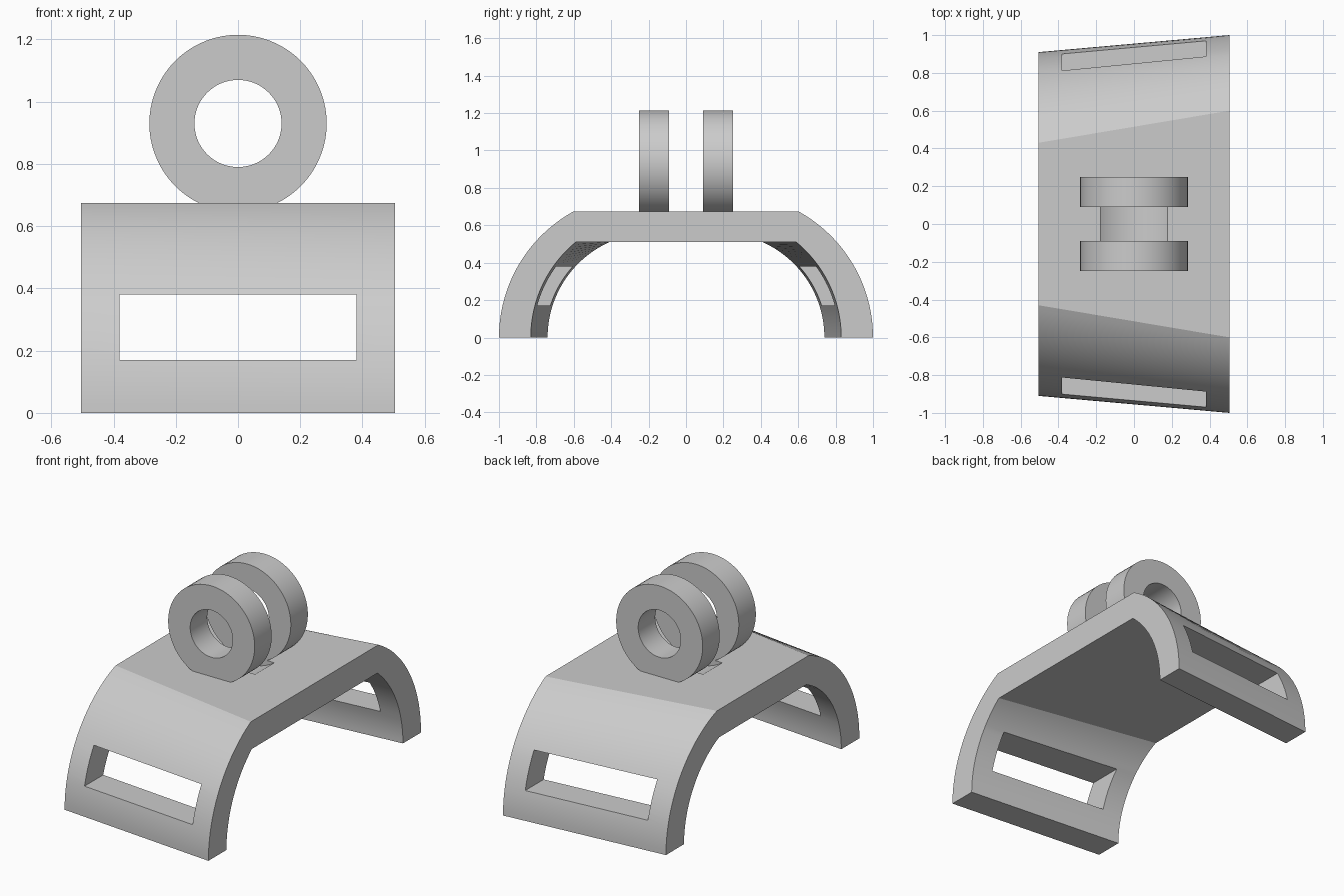
import bpy, bmesh, math
from mathutils import Matrix

if "Cube" in bpy.data.objects:
    bpy.data.objects.remove(bpy.data.objects["Cube"], do_unlink=True)

GREY = (0.6, 0.6, 0.6, 1)
grey = bpy.data.materials.new("plain_grey")
grey.diffuse_color = GREY
grey.use_nodes = True
grey.node_tree.nodes["Principled BSDF"].inputs["Base Color"].default_value = GREY


def make_object(name, bm):
    bmesh.ops.recalc_face_normals(bm, faces=bm.faces)
    mesh = bpy.data.meshes.new(name)
    bm.to_mesh(mesh)
    bm.free()
    mesh.materials.append(grey)
    obj = bpy.data.objects.new(name, mesh)
    bpy.context.collection.objects.link(obj)
    return obj


def arch_line(foot, flat, height, steps=28):
    """Arc rising from the foot to the flat top, mirrored to the other foot."""
    centre = (foot**2 - flat**2 - height**2) / (2 * (foot - flat))
    radius = foot - centre
    end = math.asin(height / radius)
    half = [(centre + radius * math.cos(end * i / steps),
             radius * math.sin(end * i / steps)) for i in range(steps + 1)]
    return half + [(-y, z) for y, z in reversed(half)]


def loop_strip(bm, rings):
    """Skin a closed cycle of equally long vertex rows."""
    for a, b in zip(rings, rings[1:] + rings[:1]):
        for i in range(len(a) - 1):
            bm.faces.new((a[i], a[i + 1], b[i + 1], b[i]))


def shade(obj, angle):
    bpy.ops.object.select_all(action='DESELECT')
    obj.select_set(True)
    bpy.context.view_layer.objects.active = obj
    bpy.ops.object.shade_smooth_by_angle(angle=math.radians(angle))


def cut(obj, cutter):
    cutter.hide_render = True
    bpy.context.view_layer.objects.active = obj
    mod = obj.modifiers.new("cut", 'BOOLEAN')
    mod.operation, mod.solver, mod.object = 'DIFFERENCE', 'EXACT', cutter
    bpy.ops.object.modifier_apply(modifier=mod.name)
    bpy.data.objects.remove(cutter, do_unlink=True)


# Tapered arched saddle, wider on the left side
bm = bmesh.new()
rows = []
for x, foot, flat, height in ((0.505, 1.0, 0.6, 0.675), (-0.505, 0.91, 0.43, 0.675),
                              (-0.505, 0.74, 0.41, 0.51), (0.505, 0.83, 0.59, 0.51)):
    rows.append([bm.verts.new((x, y, z)) for y, z in arch_line(foot, flat, height)])
loop_strip(bm, rows)
for end in (0, -1):
    bm.faces.new([row[end] for row in rows])
saddle = make_object("arched_saddle", bm)

# Strap slots straight through both legs
bm = bmesh.new()
bmesh.ops.create_cube(bm, size=1, matrix=Matrix.Translation((0, 0, 0.275))
                      @ Matrix.Diagonal((0.76, 3, 0.21, 1)))
cut(saddle, make_object("slot_cutter", bm))

# Shallow round groove between the lugs
bm = bmesh.new()
bmesh.ops.create_cone(bm, cap_ends=True, segments=96, radius1=0.31, radius2=0.31, depth=0.18,
                      matrix=Matrix.Translation((0, 0, 0.93)) @ Matrix.Rotation(math.pi / 2, 4, 'X'))
cut(saddle, make_object("groove_cutter", bm))
shade(saddle, 15)

# Pair of ring lugs
for name, y0, y1 in (("front_ring_lug", -0.25, -0.09), ("back_ring_lug", 0.09, 0.25)):
    bm = bmesh.new()
    rows = []
    for radius, y in ((0.285, y0), (0.285, y1), (0.14, y1), (0.14, y0)):
        row = [bm.verts.new((radius * math.sin(math.tau * i / 72), y,
                             0.93 + radius * math.cos(math.tau * i / 72))) for i in range(72)]
        rows.append(row + row[:1])
    loop_strip(bm, rows)
    shade(make_object(name, bm), 30)
